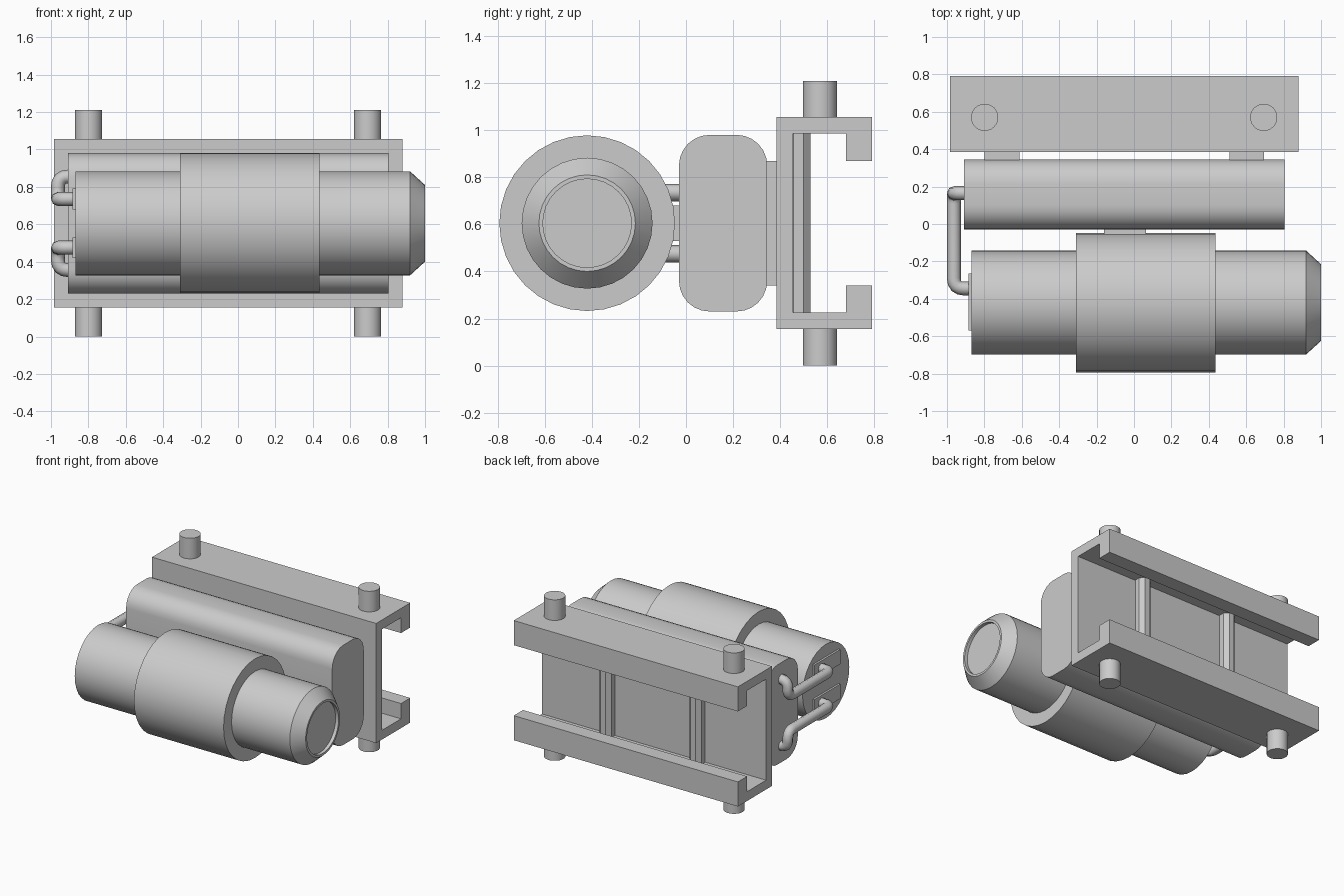
import bpy, bmesh, math
from mathutils import Matrix, Vector

cube = bpy.data.objects.get("Cube")
if cube:
    bpy.data.objects.remove(cube, do_unlink=True)

grey = bpy.data.materials.new("plain_grey")
grey.use_nodes = True
grey.diffuse_color = (0.6, 0.6, 0.6, 1)
grey.node_tree.nodes["Principled BSDF"].inputs["Base Color"].default_value = (0.6, 0.6, 0.6, 1)

MID_Z = 0.605      # height of the symmetry plane
BARREL_Y = -0.42   # axis of the barrel
RAIL_X = -0.0525   # middle of the rail


def finish(name, bm, smooth=False):
    bmesh.ops.recalc_face_normals(bm, faces=bm.faces)
    me = bpy.data.meshes.new(name)
    bm.to_mesh(me)
    bm.free()
    ob = bpy.data.objects.new(name, me)
    bpy.context.collection.objects.link(ob)
    me.materials.append(grey)
    if smooth:
        bpy.ops.object.select_all(action='DESELECT')
        ob.select_set(True)
        bpy.context.view_layer.objects.active = ob
        bpy.ops.object.shade_smooth_by_angle(angle=math.radians(35))
    return ob


def box(name, x, y, z):
    bm = bmesh.new()
    bmesh.ops.create_cube(bm, size=1)
    for v in bm.verts:
        v.co = Vector([(a + b) / 2 + c * (b - a) for (a, b), c in zip((x, y, z), v.co)])
    return finish(name, bm)


def extrude_x(name, outline, x0, x1, smooth=False):
    """Sweep a closed (y, z) outline along x."""
    bm = bmesh.new()
    face = bm.faces.new([bm.verts.new((x0, y, z)) for y, z in outline])
    ext = bmesh.ops.extrude_face_region(bm, geom=[face], use_keep_orig=True)
    moved = [g for g in ext["geom"] if isinstance(g, bmesh.types.BMVert)]
    bmesh.ops.translate(bm, verts=moved, vec=(x1 - x0, 0, 0))
    return finish(name, bm, smooth)


def upright(name, x, y, z0, z1, radius, sides, smooth=True):
    bm = bmesh.new()
    turn = Matrix.Rotation(math.pi / sides, 4, 'Z')
    bmesh.ops.create_cone(bm, cap_ends=True, segments=sides, radius1=radius, radius2=radius,
                          depth=z1 - z0,
                          matrix=Matrix.Translation((x, y, (z0 + z1) / 2)) @ turn)
    return finish(name, bm, smooth)


def lathe_x(name, profile, sides):
    """Turn an (x, radius) profile about the barrel axis and cap both ends."""
    bm = bmesh.new()
    rings = []
    for x, r in profile:
        angles = [2 * math.pi * i / sides for i in range(sides)]
        rings.append([bm.verts.new((x, BARREL_Y + r * math.cos(a), MID_Z + r * math.sin(a)))
                      for a in angles])
    for a, b in zip(rings, rings[1:]):
        for i in range(sides):
            j = (i + 1) % sides
            bm.faces.new((a[i], a[j], b[j], b[i]))
    bm.faces.new(rings[0])
    bm.faces.new(rings[-1])
    return finish(name, bm, True)


# Barrel with thick sleeve, tapered nose and shallow lens recess
lathe_x("barrel", [(-0.87, 0.278), (-0.31, 0.278), (-0.31, 0.373), (0.435, 0.373),
                   (0.435, 0.278), (0.92, 0.278), (1.0, 0.205), (1.0, 0.188), (0.975, 0.188)], 32)

# Rounded housing behind the barrel
R = 0.13
housing = []
for cy, cz, start in ((0.345 - R, 0.98 - R, 0), (-0.03 + R, 0.98 - R, 90),
                      (-0.03 + R, 0.23 + R, 180), (0.345 - R, 0.23 + R, 270)):
    for k in range(7):
        a = math.radians(start + 15 * k)
        housing.append((cy + R * math.cos(a), cz + R * math.sin(a)))
extrude_x("housing", housing, -0.91, 0.805, True)

# Bridge from barrel to housing, pads from housing to rail
box("barrel_bridge", (-0.16, 0.065), (-0.1, 0.0), (0.53, 0.68))
for name, x in (("right_pad", -0.705), ("left_pad", 0.603)):
    box(name, (x - 0.093, x + 0.093), (0.33, 0.4), (0.34, 0.87))

# C-shaped rail, open to the back
half = [(0.385, 0.45), (0.79, 0.45), (0.79, 0.265), (0.68, 0.265), (0.68, 0.38), (0.455, 0.38)]
rail = [(y, MID_Z + h) for y, h in half] + [(y, MID_Z - h) for y, h in reversed(half)]
extrude_x("rail", rail, -0.985, 0.88)

# Eight-sided ribs inside the rail, pins above and below it
for side, s in (("right", -1), ("left", 1)):
    upright(side + "_rib", RAIL_X + s * 0.375, 0.478, 0.22, 0.99, 0.054, 8, False)
    pin_x = RAIL_X + s * 0.746
    upright(side + "_lower_pin", pin_x, 0.57, 0, 0.16, 0.073, 20)
    upright(side + "_upper_pin", pin_x, 0.57, 1.05, 1.21, 0.073, 20)


def cable(name, s):
    """Bent tube from the housing end to the barrel end."""
    points = [Vector((x, y, MID_Z + s * h)) for x, y, h in (
        (-0.89, 0.165, 0.25), (-0.963, 0.165, 0.25), (-0.963, 0.165, 0.13),
        (-0.963, -0.345, 0.13), (-0.87, -0.345, 0.13))]
    path = [points[0]]
    for a, b, c in zip(points, points[1:], points[2:]):
        p, q = b + (a - b).normalized() * 0.055, b + (c - b).normalized() * 0.055
        for k in range(5):
            t = k / 4
            path.append(p * (1 - t) ** 2 + b * 2 * t * (1 - t) + q * t * t)
    path.append(points[-1])
    cu = bpy.data.curves.new(name, 'CURVE')
    cu.dimensions = '3D'
    cu.bevel_depth = 0.037
    cu.bevel_resolution = 2
    cu.use_fill_caps = True
    spline = cu.splines.new('POLY')
    spline.points.add(len(path) - 1)
    for pt, co in zip(spline.points, path):
        pt.co = (*co, 1)
    spline.use_smooth = True
    cu.materials.append(grey)
    bpy.context.collection.objects.link(bpy.data.objects.new(name, cu))


# Cables and the socket plates they plug into
for side, s in (("upper", 1), ("lower", -1)):
    cable(side + "_cable", s)
    z = MID_Z + s * 0.13
    box(side + "_socket", (-0.885, -0.86), (-0.57, -0.265), (z - 0.055, z + 0.055))
